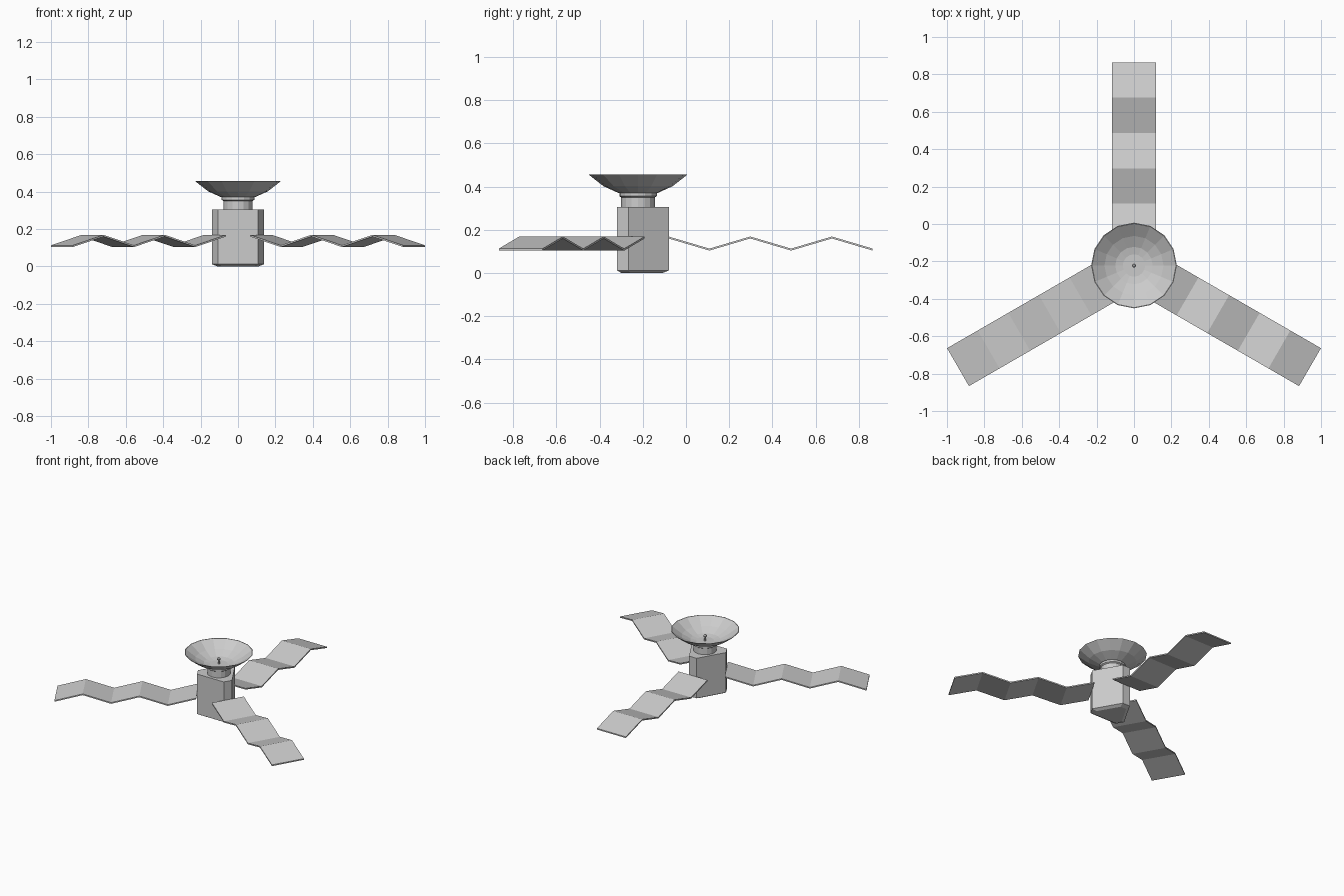
import bpy, bmesh
from math import sin, cos, pi, radians

if "Cube" in bpy.data.objects:
    bpy.data.objects.remove(bpy.data.objects["Cube"])

CY = -0.222          # y of the hub axis


def make(name, bm):
    bmesh.ops.remove_doubles(bm, verts=bm.verts, dist=1e-5)
    bmesh.ops.recalc_face_normals(bm, faces=bm.faces)
    me = bpy.data.meshes.new(name)
    bm.to_mesh(me)
    bm.free()
    ob = bpy.data.objects.new(name, me)
    ob.location = (0, CY, 0)
    bpy.context.collection.objects.link(ob)
    return ob


def loft(name, rings):
    """Join stacked rings of points, capping both ends."""
    bm = bmesh.new()
    loops = [[bm.verts.new(p) for p in ring] for ring in rings]
    n = len(loops[0])
    for a, b in zip(loops, loops[1:]):
        for i in range(n):
            j = (i + 1) % n
            bm.faces.new((a[i], a[j], b[j], b[i]))
    bm.faces.new(loops[0])
    bm.faces.new(loops[-1])
    return make(name, bm)


def lathe(name, profile, sides=16):
    """Turn an (r, z) profile around the hub axis."""
    return loft(name, [[(r * cos(2 * pi * i / sides), r * sin(2 * pi * i / sides), z)
                        for i in range(sides)] for r, z in profile])


# Body: triangle with cut corners, chamfered at the bottom
angles = [radians(base + d) for base in (-30, 90, 210) for d in (-12, 12)]
loft("body", [[(r * cos(a), r * sin(a), z) for a in angles]
              for r, z in ((0.115, 0.0), (0.1455, 0.012), (0.1455, 0.305))])

# Neck with a wider collar under the dish
lathe("neck", [(0.078, 0.30), (0.078, 0.352)])
lathe("neck_collar", [(0.078, 0.350), (0.087, 0.356), (0.087, 0.372)])

# Dish: outer shell up to the rim, then back down the inside
lathe("dish", [(0.04, 0.362), (0.092, 0.371), (0.16, 0.402), (0.229, 0.456),
               (0.225, 0.456), (0.158, 0.408), (0.10, 0.380), (0.05, 0.370), (0.012, 0.367)])

# Feed in the middle of the dish
lathe("feed_horn", [(0.007, 0.365), (0.006, 0.398), (0.011, 0.402), (0.011, 0.412), (0.005, 0.418)], 8)

# Three folded solar wings
ROOT, STEP, HALF, THICK = 0.1415, 0.189, 0.117, 0.009
for k, deg in enumerate((90, 210, 330)):
    rings = []
    for i in range(6):
        x = ROOT + i * STEP
        z = 0.169 if i % 2 == 0 else 0.113
        rings.append([(x, -HALF, z), (x, HALF, z), (x, HALF, z - THICK), (x, -HALF, z - THICK)])
    wing = loft(f"solar_wing_{k + 1}", rings)
    wing.rotation_euler.z = radians(deg)
